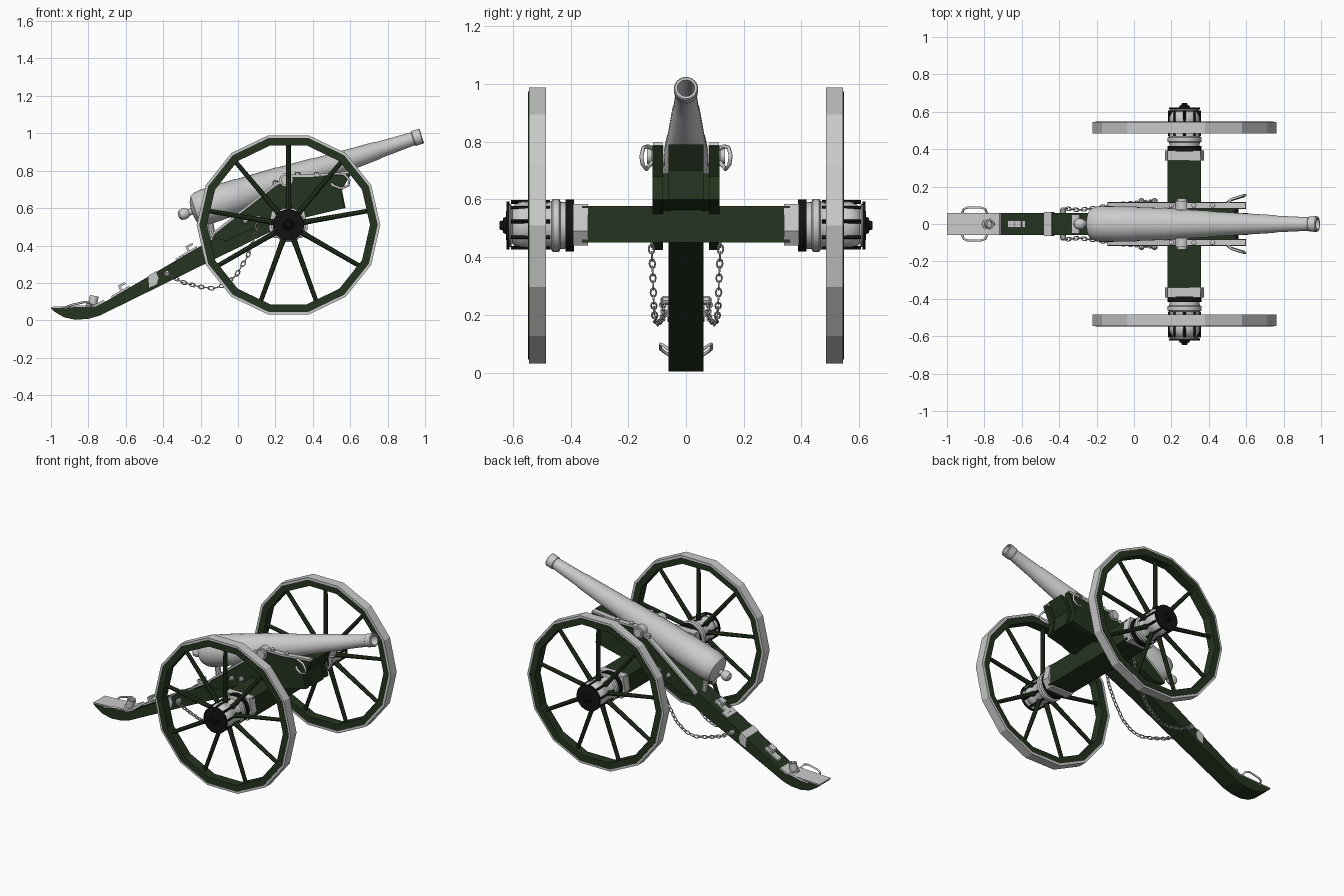
import bpy, bmesh
from math import sin, cos, pi, radians
from mathutils import Vector as V

if "Cube" in bpy.data.objects:
    bpy.data.objects.remove(bpy.data.objects["Cube"])


def material(name, c):
    m = bpy.data.materials.new(name)
    m.diffuse_color = (*c, 1)
    m.use_nodes = True
    m.node_tree.nodes["Principled BSDF"].inputs["Base Color"].default_value = m.diffuse_color
    return m


GREEN = material("green_paint", (0.018, 0.034, 0.014))
BLACK = material("black_iron", (0.006, 0.006, 0.006))


def finish(name, bm, mat=None, smooth=False):
    bmesh.ops.recalc_face_normals(bm, faces=bm.faces)
    me = bpy.data.meshes.new(name)
    bm.to_mesh(me)
    bm.free()
    ob = bpy.data.objects.new(name, me)
    bpy.context.collection.objects.link(ob)
    if mat:
        me.materials.append(mat)
    if smooth:
        bpy.context.view_layer.objects.active = ob
        bpy.ops.object.select_all(action='DESELECT')
        ob.select_set(True)
        bpy.ops.object.shade_smooth_by_angle(angle=radians(35))
    return ob


def prism(name, pts, y0, y1, mat=None):
    """Extrude an x-z outline from y0 to y1."""
    bm = bmesh.new()
    a = [bm.verts.new((x, y0, z)) for x, z in pts]
    b = [bm.verts.new((x, y1, z)) for x, z in pts]
    bm.faces.new(a)
    bm.faces.new(b[::-1])
    for i in range(len(a)):
        j = (i + 1) % len(a)
        bm.faces.new((a[i], a[j], b[j], b[i]))
    return finish(name, bm, mat)


def lathe(name, prof, origin, axis, u, n, mat=None, smooth=True, ring=False):
    """Spin (distance, radius) points around an axis; ring closes the section."""
    bm = bmesh.new()
    o, d, u = V(origin), V(axis).normalized(), V(u).normalized()
    w = d.cross(u)
    rows = [[bm.verts.new(o + d * s + r * (u * cos(2 * pi * k / n) + w * sin(2 * pi * k / n)))
             for k in range(n)] for s, r in prof]
    pairs = list(zip(rows, rows[1:])) + ([(rows[-1], rows[0])] if ring else [])
    for p, q in pairs:
        for k in range(n):
            j = (k + 1) % n
            bm.faces.new((p[k], p[j], q[j], q[k]))
    if not ring:
        bm.faces.new(rows[0])
        bm.faces.new(rows[-1][::-1])
    return finish(name, bm, mat, smooth)


def wires(name, paths, r, closed=False, mat=None):
    """Round bars along one or more point paths."""
    cu = bpy.data.curves.new(name, 'CURVE')
    cu.dimensions = '3D'
    cu.bevel_depth = r
    cu.bevel_resolution = 1
    cu.use_fill_caps = True
    for pts in paths:
        sp = cu.splines.new('POLY')
        sp.points.add(len(pts) - 1)
        for p, c in zip(sp.points, pts):
            p.co = (*c, 1)
        sp.use_cyclic_u = closed
    ob = bpy.data.objects.new(name, cu)
    bpy.context.collection.objects.link(ob)
    if mat:
        cu.materials.append(mat)
    return ob


# Barrel with breech knob, step rings and bored muzzle
AX = V((0.95, 0, 0.312))
lathe("barrel", [(-.02, .012), (-.01, .026), (.01, .031), (.03, .026), (.04, .018), (.055, .018),
                 (.06, .05), (.075, .08), (.10, .092), (.13, .096), (.33, .093), (.335, .09),
                 (.56, .083), (.565, .08), (.75, .07), (.755, .067), (1.10, .048), (1.105, .045),
                 (1.30, .036), (1.305, .041), (1.345, .042), (1.35, .038), (1.35, .03), (1.15, .03)],
      (-.30, 0, .565), AX, (0, 1, 0), 32)
lathe("trunnions", [(-.135, .027), (.135, .027)], (.257, 0, .75), (0, 1, 0), (1, 0, 0), 16)
lathe("elevating_screw", [(0, .018), (.15, .018)], (-.13, 0, .40), (-.15, 0, 1), (0, 1, 0), 10)

# Trail beam with rounded foot
prism("trail_beam", [(-1, .065), (-.98, .045), (-.93, .016), (-.87, .003), (-.80, .008), (-.74, .025),
                     (.36, .565), (.575, .60), (.555, .70), (.61, .79), (.54, .775), (-.16, .42),
                     (-.70, .105), (-.76, .075)], -.06, .06, GREEN)
prism("trail_plate", [(-1, .063), (-1, .072), (-.77, .082), (-.72, .108), (-.71, .10), (-.76, .07)], -.058, .058)
lathe("towing_socket", [(0, .033), (.012, .033), (.014, .024), (.06, .024), (.06, .016), (.02, .016)],
      (-.78, 0, .072), (.2, 0, 1), (0, 1, 0), 16)
wires("trail_handles", [[(-.92, s * .058, .06), (-.91, s * .08, .075), (-.89, s * .088, .082),
                         (-.82, s * .088, .098), (-.795, s * .08, .095), (-.785, s * .058, .08)]
                        for s in (1, -1)], .006)


def on_top(x):
    return .42 + (x + .16) * .583


# Tool brackets and bands along the trail
for x in (-.63, -.27):
    z = on_top(x)
    prism("tool_bracket", [(x - .045, z - .03), (x - .045, z - .015), (x, z + .012), (x - .012, z + .04),
                           (x + .025, z + .058), (x + .03, z + .048), (x + .003, z + .034),
                           (x + .012, z + .018), (x + .05, z + .04), (x + .05, z + .025)], -.02, .02)
prism("trail_band", [(-.475, .175), (-.435, .192), (-.425, .225), (-.44, .262), (-.48, .238)], -.064, .064)
prism("rear_band", [(-.33, on_top(-.33)), (-.335, on_top(-.335) + .01), (-.295, on_top(-.295) + .01),
                    (-.29, on_top(-.29))], -.05, .05)
lathe("chain_anchor", [(-.085, .01), (-.08, .016), (.08, .016), (.085, .01)],
      (-.38, 0, .25), (0, 1, 0), (1, 0, 0), 10)

# Cheeks, their straps, caps, bolts, handles and chains on both sides
CHEEK = [(.60, .785), (.40, .765), (.29, .765), (.20, .715), (-.12, .465), (-.14, .44), (-.06, .425),
         (.18, .535), (.36, .55), (.57, .60), (.55, .68)]
STRAP = [(.60, .787), (.40, .767), (.29, .767), (.20, .717), (-.12, .467), (-.14, .44)]
CHAIN = [(-.38, .25, .085), (-.30, .205, .075), (-.21, .18, .085), (-.13, .17, .10), (-.07, .19, .108),
         (-.01, .24, .112), (.05, .34, .115), (.09, .44, .12), (.11, .54, .125)]


def chain_links(s):
    pts = [V((x, s * y, z)) for x, z, y in CHAIN]
    out, flip = [], False
    for a, b in zip(pts, pts[1:]):
        t = (b - a).normalized()
        m = max(2, round((b - a).length / .026))
        for i in range(m):
            c = a.lerp(b, (i + .5) / m)
            side = V((0, 1, 0)) if flip else t.cross(V((0, 1, 0))).normalized()
            flip = not flip
            out.append([c + t * (.018 * cos(k * pi / 4)) + side * (.010 * sin(k * pi / 4)) for k in range(8)])
    return out


for s, tag in ((1, "left"), (-1, "right")):
    prism(tag + "_cheek", CHEEK, s * .08, s * .117, GREEN)
    prism(tag + "_cheek_filler", [(.36, .56), (.56, .60), (.54, .69), (.40, .69), (.10, .56), (.15, .53)],
          s * .055, s * .085, GREEN)
    prism(tag + "_cheek_strap", STRAP + [(x - .004, z + .012) for x, z in STRAP[::-1]], s * .082, s * .115)
    lathe(tag + "_trunnion_cap", [(s * .075, .036), (s * .122, .036)], (.257, 0, .752), (0, 1, 0), (1, 0, 0), 12)
    for x, z in ((.20, .735), (.32, .782), (.42, .782)):
        lathe(tag + "_strap_bolt", [(-.012, .014), (.008, .014), (.012, .008)], (x, s * .10, z), (0, 0, 1), (1, 0, 0), 8)
    for x, z in ((.04, .53), (.11, .545)):
        lathe(tag + "_cheek_bolt", [(s * .11, .016), (s * .128, .016), (s * .138, .008)],
              (x, 0, z), (0, 1, 0), (1, 0, 0), 8)
    wires(tag + "_front_handle", [[(.505, s * .115, .775), (.52, s * .132, .785), (.57, s * .148, .78),
                                   (.595, s * .155, .75), (.59, s * .15, .72), (.55, s * .138, .705),
                                   (.51, s * .125, .72), (.50, s * .115, .73)]], .007)
    wires(tag + "_chain", chain_links(s), .0032, True)

# Axle beam and end bands
prism("axle_beam", [(.178, .46), (.178, .575), (.358, .578), (.358, .45), (.20, .45)], -.36, .36, GREEN)

for s, tag in ((1, "left"), (-1, "right")):
    prism(tag + "_axle_band", [(.165, .49), (.18, .585), (.355, .585), (.375, .49), (.345, .44), (.19, .44)],
          s * .34, s * .392)
    C, Y, X = (.27, 0, .51), (0, s, 0), (1, 0, 0)
    # Hub with black inner ring and cap
    lathe(tag + "_hub_ring", [(.388, .09), (.418, .09)], C, Y, X, 24, BLACK)
    lathe(tag + "_hub", [(.41, .08), (.435, .082), (.44, .092), (.462, .092), (.467, .084), (.48, .08),
                         (.54, .08), (.55, .084), (.575, .082), (.595, .07), (.602, .062), (.608, .075), (.615, .075)],
          C, Y, X, 24)
    lathe(tag + "_hub_cap", [(.612, .083), (.622, .083), (.624, .03), (.634, .026), (.635, .018), (.646, .014)],
          C, Y, X, 20, BLACK)
    # Faceted wheel: felloe, tyre and nine spokes
    lathe(tag + "_wheel_rim", [(.487, .436), (.547, .436), (.547, .477), (.487, .477)], C, Y, X, 14,
          GREEN, False, True)
    lathe(tag + "_wheel_tyre", [(.485, .476), (.545, .476), (.545, .491), (.485, .491)], C, Y, X, 14,
          None, False, True)
    for k in range(9):
        a = pi / 2 + k * 2 * pi / 9
        d = V((cos(a), 0, sin(a)))
        o = V((.27, s * .516, .51))
        lathe(tag + "_spoke", [(.06, .017), (.13, .014), (.44, .012)], o, d, (0, 1, 0), 8, GREEN)
        # dark strap where the spoke meets the hub
        lathe(tag + "_hub_strap", [(-.045, .007), (.09, .007)], o + d * .082, (0, s, 0), d, 4, BLACK, False)
